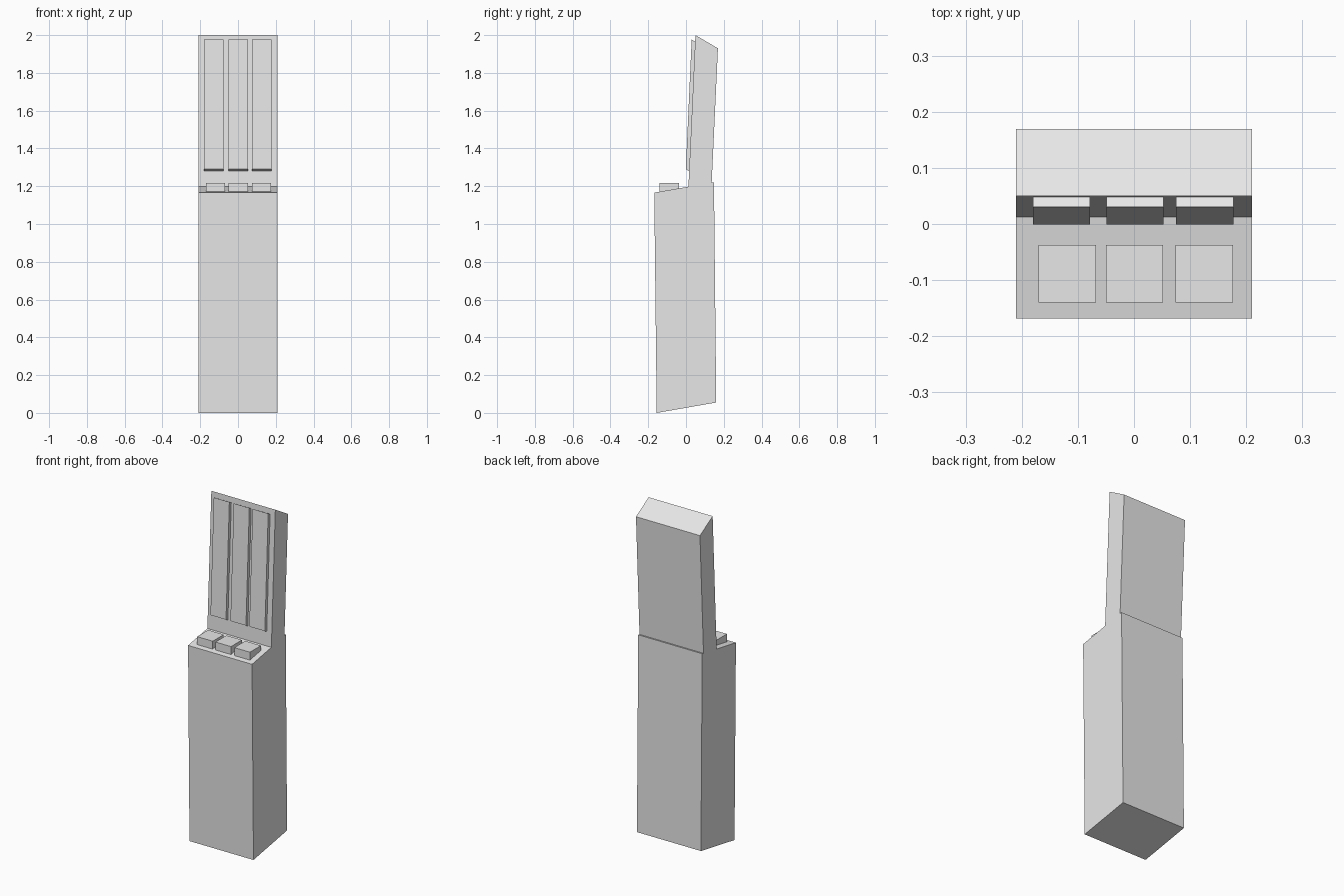
import bpy
import bmesh

cube = bpy.data.objects.get("Cube")
if cube:
    bpy.data.objects.remove(cube, do_unlink=True)

grey = bpy.data.materials.new("plain grey")
grey.use_nodes = True
colour = (0.8, 0.8, 0.8, 1)
grey.diffuse_color = colour
grey.node_tree.nodes["Principled BSDF"].inputs["Base Color"].default_value = colour


def extrude_profile(name, profile, x0, x1):
    """Solid made by sweeping a (y, z) side profile from x0 to x1."""
    bm = bmesh.new()
    face = bm.faces.new([bm.verts.new((x0, y, z)) for y, z in profile])
    swept = bmesh.ops.extrude_face_region(bm, geom=[face])["geom"]
    verts = [v for v in swept if isinstance(v, bmesh.types.BMVert)]
    bmesh.ops.translate(bm, verts=verts, vec=(x1 - x0, 0, 0))
    bmesh.ops.recalc_face_normals(bm, faces=bm.faces)
    mesh = bpy.data.meshes.new(name)
    bm.to_mesh(mesh)
    bm.free()
    mesh.materials.append(grey)
    obj = bpy.data.objects.new(name, mesh)
    bpy.context.collection.objects.link(obj)
    return obj


half = 0.21

# Slanted lower block
extrude_profile("lower_body", [(-0.155, 0), (0.16, 0.055), (0.148, 1.221), (-0.168, 1.166)],
                -half, half)

# Leaning back panel, sunk slightly into the block
extrude_profile("upper_panel", [(0.012, 1.18), (0.05, 2.0), (0.169, 1.93), (0.135, 1.2)],
                -half, half)

# Three raised strips on the panel and three buttons on the ledge
strip = [(-0.001, 1.29), (0.03, 1.976), (0.052, 1.964), (0.022, 1.277)]
button = [(-0.14, 1.165), (-0.14, 1.218), (-0.037, 1.218), (-0.037, 1.165)]
width = 0.102
for side, strip_x, button_x in (("right", -0.18, -0.17),
                                ("middle", -0.049, -0.05),
                                ("left", 0.075, 0.074)):
    extrude_profile(side + "_strip", strip, strip_x, strip_x + width)
    extrude_profile(side + "_button", button, button_x, button_x + width)
